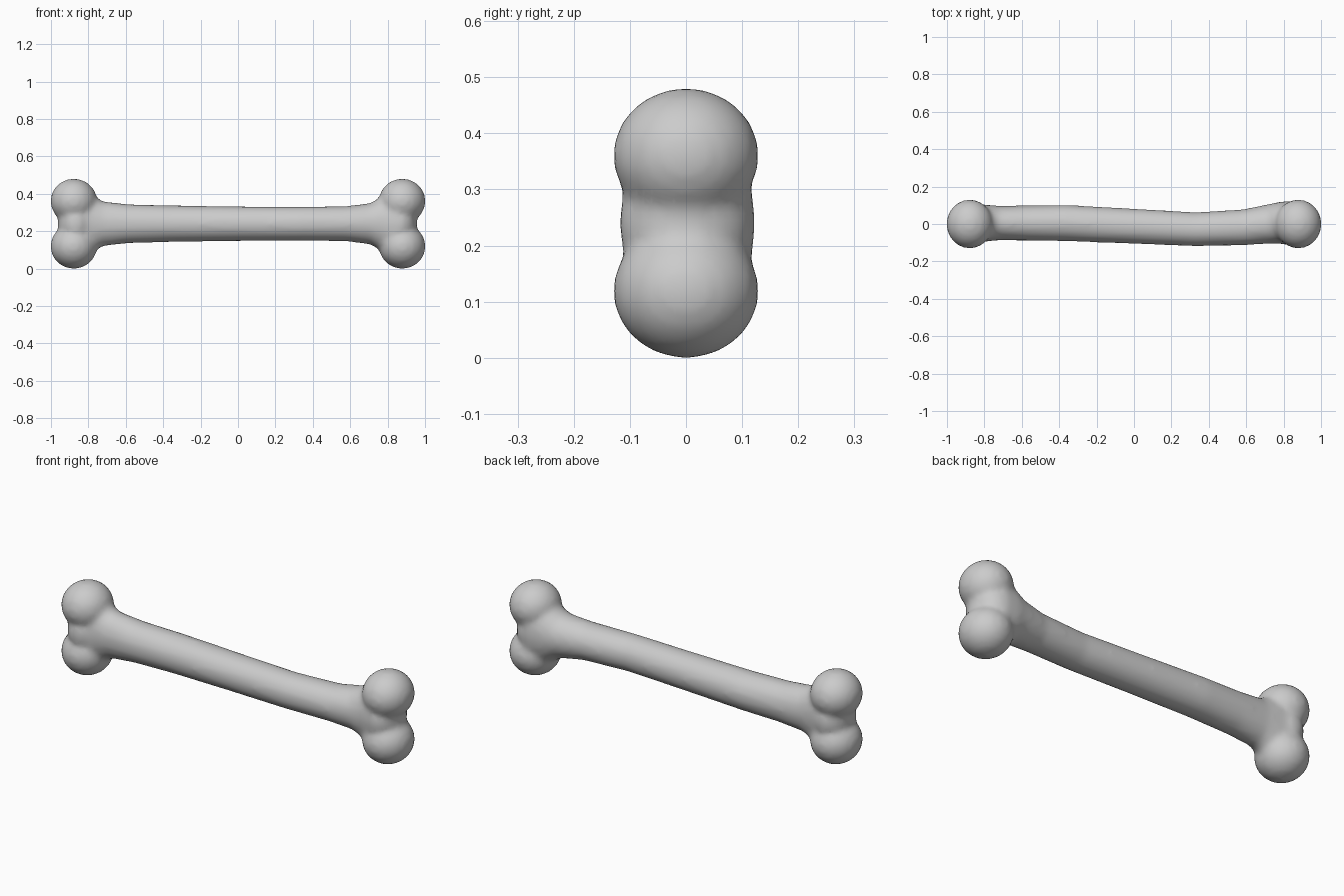
import bpy, bmesh, math
from mathutils import Matrix

if "Cube" in bpy.data.objects:
    bpy.data.objects.remove(bpy.data.objects["Cube"])

MID = 0.24
SIDES = 24
bm = bmesh.new()


def ellipsoid(x, z, rx, ry, rz):
    m = Matrix.Translation((x, 0, z)) @ Matrix.Diagonal((rx, ry, rz, 1))
    bmesh.ops.create_uvsphere(bm, u_segments=24, v_segments=16, radius=1, matrix=m)


# knobs: two per end, plus a bridge between them
for s in (-1, 1):
    for dz in (-0.121, 0.121):
        ellipsoid(s * 0.878, MID + dz, 0.125, 0.131, 0.12)
    ellipsoid(s * (0.868 if s < 0 else 0.86), MID, 0.097, 0.12, 0.13)

# shaft: (x, y centre, y half width, z half height), gently bowed, flared at the ends
stations = [
    (-0.86, 0.0, 0.11, 0.19), (-0.79, 0.005, 0.098, 0.158),
    (-0.72, 0.005, 0.092, 0.119), (-0.58, 0.005, 0.094, 0.104),
    (-0.36, 0.005, 0.097, 0.098), (0.0, -0.012, 0.094, 0.093),
    (0.33, -0.028, 0.091, 0.091), (0.58, -0.018, 0.096, 0.094),
    (0.71, -0.001, 0.105, 0.111), (0.78, 0.007, 0.112, 0.155),
    (0.86, 0.003, 0.122, 0.19),
]
rings = []
for x, yc, ry, rz in stations:
    rings.append([bm.verts.new((x, yc + ry * math.cos(a), MID + rz * math.sin(a)))
                  for a in (2 * math.pi * i / SIDES for i in range(SIDES))])
for r0, r1 in zip(rings, rings[1:]):
    for i in range(SIDES):
        j = (i + 1) % SIDES
        bm.faces.new((r0[i], r0[j], r1[j], r1[i]))
bm.faces.new(rings[0])
bm.faces.new(rings[-1])
bmesh.ops.recalc_face_normals(bm, faces=bm.faces[:])

mesh = bpy.data.meshes.new("bone")
bm.to_mesh(mesh)
bm.free()
bone = bpy.data.objects.new("bone", mesh)
bpy.context.collection.objects.link(bone)

# fuse everything into one skin and soften the joins
fuse = bone.modifiers.new("fuse", 'REMESH')
fuse.mode = 'VOXEL'
fuse.voxel_size = 0.014
fuse.use_smooth_shade = True
soften = bone.modifiers.new("soften", 'SMOOTH')
soften.factor = 0.5
soften.iterations = 8
